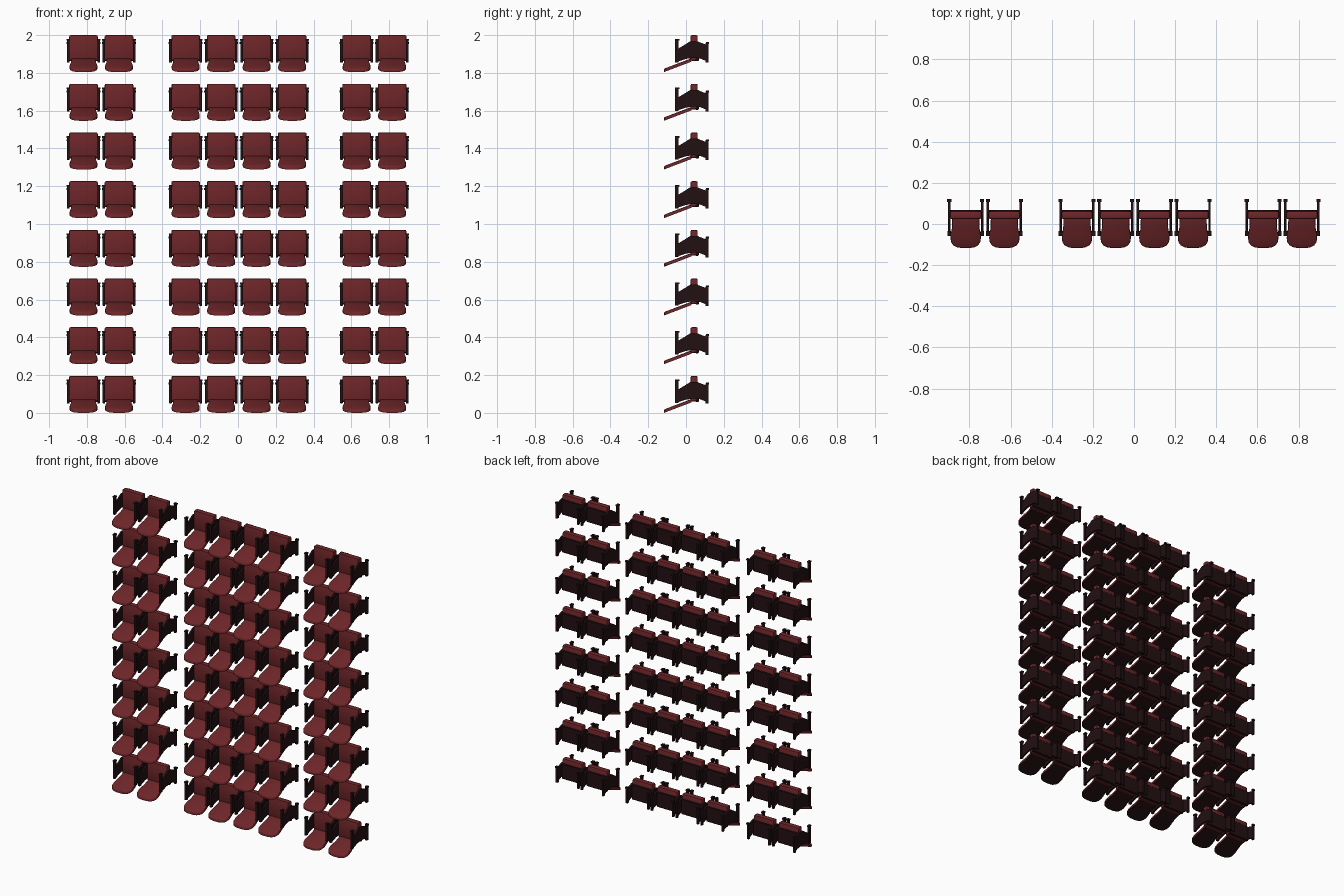
import bpy, bmesh

if "Cube" in bpy.data.objects:
    bpy.data.objects.remove(bpy.data.objects["Cube"])


def material(name, col):
    m = bpy.data.materials.new(name)
    m.diffuse_color = (*col, 1)
    m.use_nodes = True
    m.node_tree.nodes["Principled BSDF"].inputs["Base Color"].default_value = m.diffuse_color
    return m


maroon = material("maroon upholstery", (0.155, 0.019, 0.022))
dark = material("dark frame", (0.016, 0.005, 0.006))


def finish(bm, name, mats, smooth=False):
    bmesh.ops.recalc_face_normals(bm, faces=bm.faces)
    me = bpy.data.meshes.new(name)
    for m in mats:
        me.materials.append(m)
    for f in bm.faces:
        f.smooth = smooth
    bm.to_mesh(me)
    bm.free()
    if smooth:
        me.set_sharp_from_angle(angle=0.7)
    return me


def add_box(bm, x0, x1, y0, y1, z0, z1, bevel=0.0, seg=2):
    vs = bmesh.ops.create_cube(bm, size=1)["verts"]
    for v in vs:
        v.co.x = x0 if v.co.x < 0 else x1
        v.co.y = y0 if v.co.y < 0 else y1
        v.co.z = z0 if v.co.z < 0 else z1
    if bevel:
        edges = list({e for v in vs for e in v.link_edges})
        bmesh.ops.bevel(bm, geom=edges, offset=bevel, segments=seg, profile=0.5, affect='EDGES')


def add_prism(bm, points, offset):
    f = bm.faces.new([bm.verts.new(p) for p in points])
    new = bmesh.ops.extrude_face_region(bm, geom=[f])["geom"]
    top = [v for v in new if isinstance(v, bmesh.types.BMVert)]
    bmesh.ops.translate(bm, verts=top, vec=offset)
    return top


# Sloping seat cushion with a rounded front and a dark underside
half = [(0.066, 0.03), (0.067, -0.02), (0.072, -0.045), (0.074, -0.068), (0.071, -0.088),
        (0.06, -0.104), (0.042, -0.113), (0.02, -0.117)]
outline = half + [(-x, y) for x, y in reversed(half)]
bm = bmesh.new()
top = add_prism(bm, [(x, y, (y + 0.117) * 0.38) for x, y in outline], (0, 0, 0.018))
rim = [e for e in bm.edges if e.verts[0] in top and e.verts[1] in top]
bmesh.ops.bevel(bm, geom=rim, offset=0.006, segments=2, profile=0.5, affect='EDGES')
bmesh.ops.recalc_face_normals(bm, faces=bm.faces)
for f in bm.faces:
    f.material_index = 1 if f.normal.z < -0.7 else 0
seat_mesh = finish(bm, "seat_cushion", [maroon, dark], True)

# Padded backrest
bm = bmesh.new()
add_box(bm, -0.076, 0.076, 0.024, 0.062, 0.06, 0.196, 0.008)
back_mesh = finish(bm, "backrest", [maroon], True)

# Dark shell behind the backrest
bm = bmesh.new()
add_box(bm, -0.078, 0.078, 0.05, 0.068, 0.058, 0.163, 0.004, 1)
shell_mesh = finish(bm, "back_shell", [dark])

# Side frame: waisted panel between a front and a rear post
bm = bmesh.new()
profile = [(-0.045, 0.122), (-0.01, 0.143), (0.025, 0.165), (0.06, 0.163), (0.105, 0.146),
           (0.105, 0.06), (0.075, 0.072), (0.04, 0.076), (0, 0.07), (-0.045, 0.055)]
add_prism(bm, [(-0.006, y, z) for y, z in profile], (0.012, 0, 0))
add_box(bm, -0.007, 0.007, -0.057, -0.039, 0.052, 0.172)
add_box(bm, -0.009, 0.009, -0.059, -0.035, 0.168, 0.176)
add_box(bm, -0.006, 0.006, 0.102, 0.118, 0.05, 0.155)
add_box(bm, -0.010, 0.010, 0.106, 0.121, 0.150, 0.160)
frame_mesh = finish(bm, "side_frame", [dark])


def place(name, mesh, x, z):
    ob = bpy.data.objects.new(name, mesh)
    ob.location = (x, 0, z)
    bpy.context.collection.objects.link(ob)


# Eight stacked rows: two seats, aisle, four seats, aisle, two seats
columns = [-0.818, -0.63, -0.277, -0.089, 0.099, 0.287, 0.628, 0.816]
for row in range(8):
    z = row * 1.804 / 7
    for x in columns:
        place("seat_cushion", seat_mesh, x, z)
        place("backrest", back_mesh, x, z)
        place("back_shell", shell_mesh, x, z)
        for side in (-1, 1):
            place("side_frame", frame_mesh, x + side * 0.08, z)
